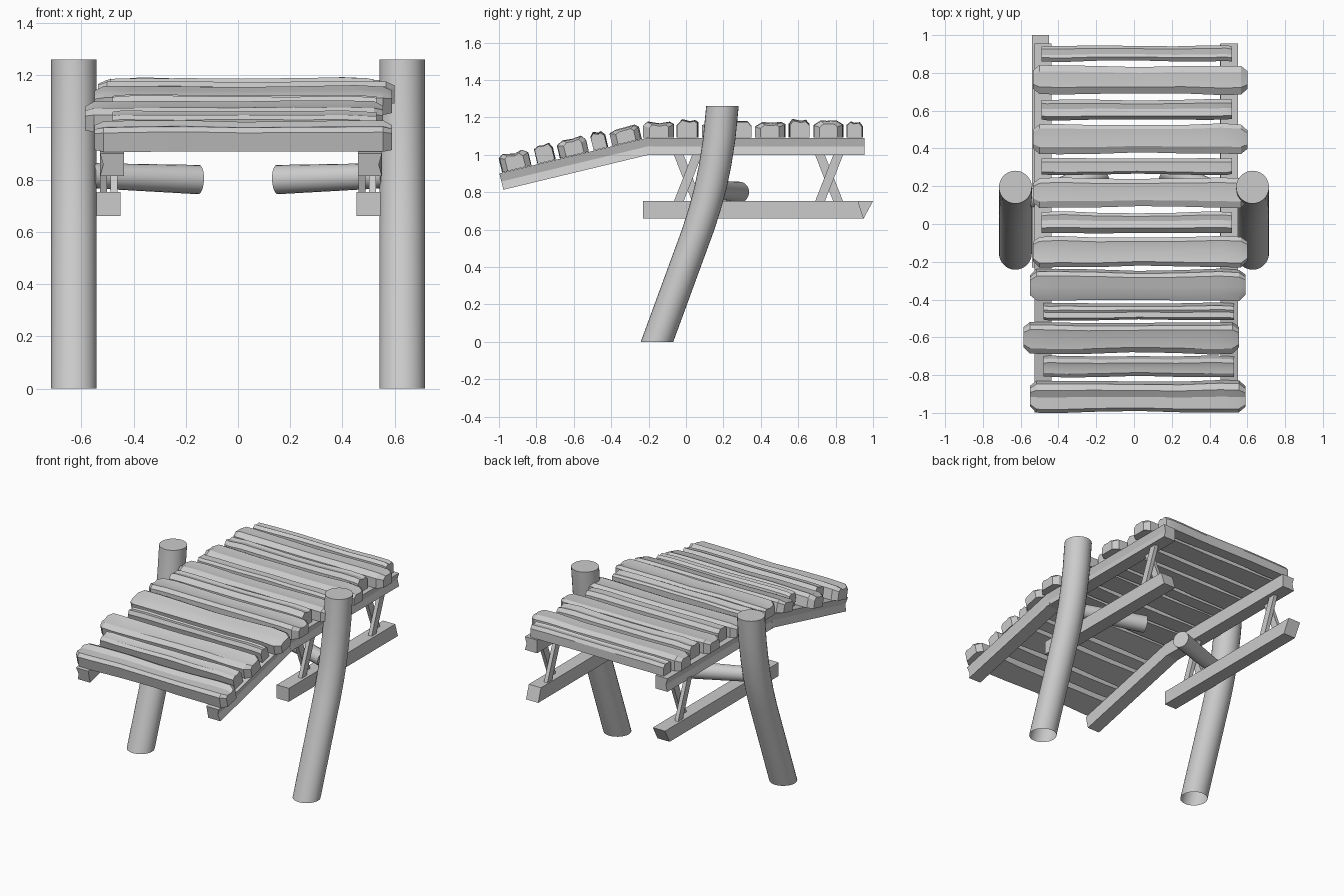
import bpy, bmesh, random
from math import sin, cos, pi, atan2
from mathutils import Matrix, Vector

if "Cube" in bpy.data.objects:
    bpy.data.objects.remove(bpy.data.objects["Cube"])

random.seed(4)
HINGE = Vector((0, -0.21, 1.09))
SLOPE = atan2(0.19, 0.79)
TILT = Matrix.Translation(HINGE) @ Matrix.Rotation(SLOPE, 4, 'X')


def loft(name, rings, start=True, end=True, smooth=None):
    """Skin a list of equal-length rings, optionally capping the ends."""
    bm = bmesh.new()
    vs = [[bm.verts.new(p) for p in r] for r in rings]
    n = len(vs[0])
    for a, b in zip(vs, vs[1:]):
        for i in range(n):
            j = (i + 1) % n
            bm.faces.new((a[i], a[j], b[j], b[i]))
    caps = []
    if start:
        caps.append(bm.faces.new(vs[0][::-1]))
    if end:
        caps.append(bm.faces.new(vs[-1]))
    bmesh.ops.recalc_face_normals(bm, faces=bm.faces)
    bmesh.ops.triangulate(bm, faces=[f for f in caps if n < 12])
    me = bpy.data.meshes.new(name)
    bm.to_mesh(me)
    bm.free()
    ob = bpy.data.objects.new(name, me)
    bpy.context.collection.objects.link(ob)
    if smooth:
        bpy.ops.object.select_all(action='DESELECT')
        ob.select_set(True)
        bpy.context.view_layer.objects.active = ob
        bpy.ops.object.shade_smooth_by_angle(angle=smooth)
    return ob


def tube(name, a, b, ra, rb, n=20):
    """Tapered round pole between two points."""
    a, b = Vector(a), Vector(b)
    q = (b - a).to_track_quat('Z', 'Y')
    rings = [[p + q @ Vector((r * cos(2 * pi * i / n), r * sin(2 * pi * i / n), 0))
              for i in range(n)] for p, r in ((a, ra), (b, rb))]
    return loft(name, rings, smooth=0.6)


def rail(name, x, side, y0, y1, z0, z1, groove=0.0, skew=0.0, half=0.046):
    """Beam along y; optional outer groove and slanted rear end."""
    prof = [(-half, z0), (half, z0), (half - groove, (z0 + z1) / 2), (half, z1), (-half, z1)]
    rings = [[Vector((x + side * px, y - (skew * (z1 - pz) / (z1 - z0) if k else 0), pz))
              for px, pz in prof] for k, y in enumerate((y0, y1))]
    return loft(name, rings)


def plank(name, y0, y1, x0, x1, wide):
    """Rough-hewn board along x with uneven top and chamfered ends."""
    j = lambda s: random.uniform(-s, s)
    w, yc = (y1 - y0) / 2, (y0 + y1) / 2
    h = 0.09 + j(0.008)
    prof = [(-1, 0.02), (1, 0.02), (1.0, .78 + j(.08)), (.65 + j(.12), 1 + j(.04)),
            (.05 + j(.2), .94 + j(.05)), (-.6 + j(.12), 1 + j(.04)), (-1, .78 + j(.08))]
    # position along board, width factor, height factor
    ends = (.62, .82) if wide else (.94, .94)
    st = [(0, *ends), (.03, .98, .97), (.12, 1, 1), (.3, .95, .97), (.5, .9, .95),
          (.7, .94, .98), (.88, 1, 1), (.97, .98, .97), (1, *ends)]
    rings = []
    for t, fw, fh in st:
        dy, dh = j(.003), 1 + j(.03)
        rings.append([Vector((x0 + (x1 - x0) * t, yc + dy + u * w * fw,
                              v * h * (fh * dh if v > .5 else 1))) for u, v in prof])
    return loft(name, rings, smooth=0.35)


# Curved side posts, cut level, open underneath
PATH = [(-.155, 0), (.065, .6), (.1, .71), (.13, .82), (.155, .94), (.177, 1.08), (.195, 1.26)]
for label, s in (("left", -1), ("right", 1)):
    loft(label + "_post",
         [[Vector((s * .628 + .087 * cos(2 * pi * i / 28), y + .087 * sin(2 * pi * i / 28), z))
           for i in range(28)] for y, z in PATH], start=False, smooth=0.6)

    # Stub poles reaching inward from the posts
    tube(label + "_stub_pole", (s * .56, .13, .815), (s * .15, .285, .80), .048, .056)

    # Upper rails: level part and sloping front part
    x = .505 if s > 0 else -.482
    rail(label + "_level_rail", x, s, -.215, .955, 1.0, 1.09, groove=.012)
    front = rail(label + "_sloping_rail", x, s, -.81, .01, -.09, 0, groove=.012)
    front.matrix_world = TILT

    # Lower beams with slanted rear ends
    if s < 0:
        rail(label + "_lower_beam", -.495, s, -.23, 1.0, .66, .752, skew=.05)
    else:
        rail(label + "_lower_beam", .5, s, -.23, .92, .66, .752, skew=-.03)

    # Crossed struts between the lower beam and upper rail
    for k, yc in enumerate((.01, .765)):
        for d in (-1, 1):
            xc, half = s * .495 + d * .02, .026
            rings = []
            for z, m in ((.74, -1), (1.01, 1)):
                y = yc + d * m * .053
                rings.append([Vector((xc + a * .013, y + b * half, z))
                              for a, b in ((-1, -1), (1, -1), (1, 1), (-1, 1))])
            loft(f"{label}_strut_{k}_{'a' if d < 0 else 'b'}", rings)

# Level planks: y start, y end, wide
LEVEL = [(.86, .945, 0), (.685, .84, 1), (.55, .66, 0), (.37, .53, 1),
         (.26, .35, 0), (.085, .245, 1), (-.05, .065, 0), (-.23, -.065, 1)]
for i, (y0, y1, wide) in enumerate(LEVEL):
    xs = (-.535, .6) if wide else (-.49, .52)
    p = plank(f"level_plank_{i}", y0, y1, *xs, wide)
    p.location.z = 1.09

# Sloping front planks, y as seen from above
SLOPING = [(-.41, -.24, -.55, .59, 1), (-.51, -.42, -.48, .53, 0), (-.69, -.52, -.585, .555, 1),
           (-.81, -.70, -.48, .53, 0), (-1.0, -.83, -.55, .59, 1)]
for i, (y0, y1, x0, x1, wide) in enumerate(SLOPING):
    yc = ((y0 + y1) / 2 + .01 - HINGE.y) / cos(SLOPE)
    w = (y1 - y0 - .012) / 2
    p = plank(f"sloping_plank_{i}", yc - w, yc + w, x0, x1, wide)
    p.matrix_world = TILT
